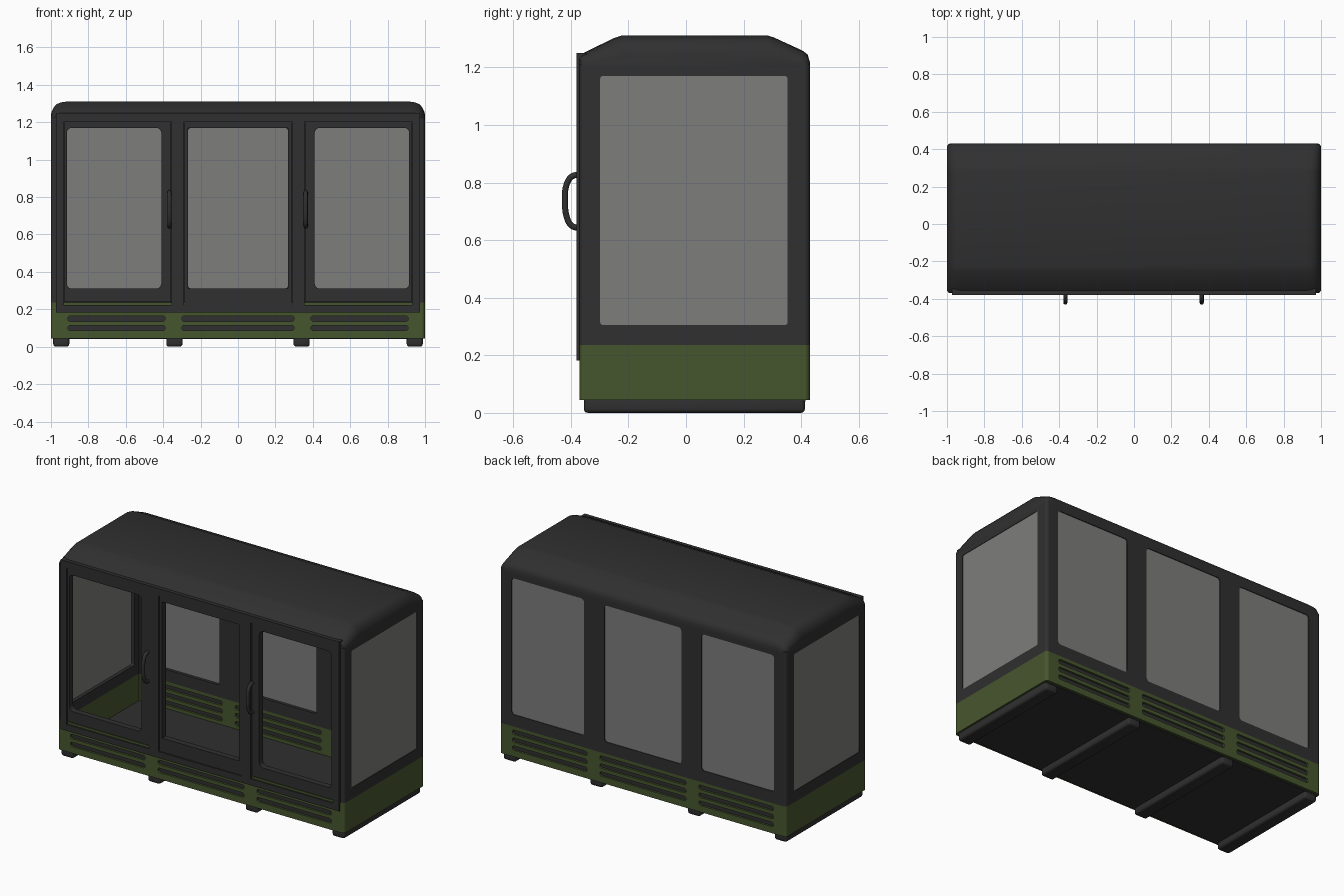
import bpy, bmesh, math
from mathutils import Matrix, Vector

if "Cube" in bpy.data.objects:
    bpy.data.objects.remove(bpy.data.objects["Cube"])


def material(name, rgb):
    m = bpy.data.materials.new(name)
    m.diffuse_color = (*rgb, 1)
    m.use_nodes = True
    m.node_tree.nodes["Principled BSDF"].inputs["Base Color"].default_value = m.diffuse_color
    return m


DARK = material("charcoal", (0.029, 0.029, 0.029))
GREEN = material("olive_green", (0.062, 0.093, 0.027))
GLASS = material("grey_glass", (0.205, 0.205, 0.2))

# local (u, v, depth) to world: front/back use (x, z), sides use (y, z)
FRONT = Matrix(((1, 0, 0, 0), (0, 0, -1, 0), (0, 1, 0, 0), (0, 0, 0, 1)))
SIDE = Matrix(((0, 0, 1, 0), (1, 0, 0, 0), (0, 1, 0, 0), (0, 0, 0, 1)))


def add(name, mesh, mat, smooth=False):
    ob = bpy.data.objects.new(name, mesh)
    bpy.context.collection.objects.link(ob)
    mesh.materials.clear()
    mesh.materials.append(mat)
    if smooth:
        bpy.ops.object.select_all(action='DESELECT')
        ob.select_set(True)
        bpy.context.view_layer.objects.active = ob
        bpy.ops.object.shade_smooth_by_angle(angle=math.radians(40))
    return ob


def curve_to_mesh(cu):
    tmp = bpy.data.objects.new("tmp", cu)
    bpy.context.collection.objects.link(tmp)
    dg = bpy.context.evaluated_depsgraph_get()
    me = bpy.data.meshes.new_from_object(tmp.evaluated_get(dg))
    bpy.data.objects.remove(tmp)
    bm = bmesh.new()
    bm.from_mesh(me)
    bmesh.ops.remove_doubles(bm, verts=bm.verts, dist=1e-5)
    bmesh.ops.recalc_face_normals(bm, faces=bm.faces)
    bm.to_mesh(me)
    bm.free()
    return me


def rounded_rect(rect, r):
    u0, u1, v0, v1 = rect
    if r == 0:
        return [(u0, v0), (u1, v0), (u1, v1), (u0, v1)]
    pts = []
    for i, (cu, cv) in enumerate([(u1 - r, v1 - r), (u0 + r, v1 - r),
                                  (u0 + r, v0 + r), (u1 - r, v0 + r)]):
        for k in range(6):
            a = math.radians(90 * i + 18 * k)
            pts.append((cu + r * math.cos(a), cv + r * math.sin(a)))
    return pts


def panel(name, plane, d0, d1, rect, mat, holes=(), hole_r=0.0, r=0.0):
    """Flat panel between world depths d0 and d1, with rounded holes."""
    cu = bpy.data.curves.new(name, 'CURVE')
    cu.dimensions, cu.fill_mode = '2D', 'BOTH'
    cu.extrude = abs(d1 - d0) / 2
    for rc, rad in [(rect, r)] + [(h, hole_r) for h in holes]:
        pts = rounded_rect(rc, rad)
        sp = cu.splines.new('POLY')
        sp.points.add(len(pts) - 1)
        for p, (u, v) in zip(sp.points, pts):
            p.co = (u, v, 0, 1)
        sp.use_cyclic_u, sp.use_smooth = True, False
    me = curve_to_mesh(cu)
    mid = (d0 + d1) / 2
    shift = Vector((0, mid, 0)) if plane is FRONT else Vector((mid, 0, 0))
    me.transform(Matrix.Translation(shift) @ plane)
    return add(name, me, mat)


def box(name, x, y, z, mat, bevel=0.0):
    bm = bmesh.new()
    bmesh.ops.create_cube(bm, size=1)
    for v in bm.verts:
        v.co = [(s[0] + s[1]) / 2 + c * (s[1] - s[0]) for c, s in zip(v.co, (x, y, z))]
    if bevel:
        bmesh.ops.bevel(bm, geom=bm.edges[:], offset=bevel, segments=3,
                        profile=0.5, affect='EDGES')
    me = bpy.data.meshes.new(name)
    bm.to_mesh(me)
    bm.free()
    return add(name, me, mat, bevel > 0)


F, B, R = -0.37, 0.43, 0.02          # front, back, corner radius
BAND, TOP, T = 0.235, 1.2, 0.03      # band top, wall top, wall thickness
BAYS = [(-0.915, -0.41), (-0.268, 0.268), (0.41, 0.915)]
VENTS = [(-0.91, -0.39), (-0.30, 0.30), (0.39, 0.91)]
slots = [(a, b, z - 0.014, z + 0.014) for a, b in VENTS for z in (0.1, 0.15, 0.2)]
windows = [(a, b, 0.31, 1.17) for a, b in BAYS]

# green vented base, front and back
for label, d0, d1 in (("front", F, F + T), ("back", B - T, B)):
    panel(label + "_vent_band", FRONT, d0, d1, (-0.98, 0.98, 0.045, BAND), GREEN, slots, 0.012)
    mid = (d0 + d1) / 2
    panel(label + "_vent_backing", FRONT, mid - 0.003, mid + 0.003,
          (-0.95, 0.95, 0.07, 0.225), DARK)

# back wall and its windows
panel("back_wall", FRONT, B - T, B, (-0.98, 0.98, BAND, TOP), DARK, windows, 0.02)
for w in windows:
    panel("back_window", FRONT, B - 0.011, B - 0.005, w, GLASS, r=0.02)

# side walls with one large window each
side_window = (-0.298, 0.353, 0.305, 1.17)
for label, s in (("left", -1), ("right", 1)):
    panel(label + "_wall", SIDE, s * (1 - T), s, (F + R, B - R, BAND, TOP), DARK,
          [side_window], 0.01)
    panel(label + "_window", SIDE, s * 0.991, s * 0.997, side_window, GLASS, r=0.01)
    panel(label + "_band", SIDE, s * (1 - T), s, (F + R, B - R, 0.045, BAND), GREEN)

# rounded corner posts, green below and dark above
for sx in (-1, 1):
    for y in (F + R, B - R):
        for z0, z1, mat in ((0.045, BAND, GREEN), (BAND, 1.21, DARK)):
            bm = bmesh.new()
            bmesh.ops.create_cone(bm, cap_ends=True, segments=24, radius1=R, radius2=R,
                                  depth=z1 - z0,
                                  matrix=Matrix.Translation((sx * (1 - R), y, (z0 + z1) / 2)))
            me = bpy.data.meshes.new("corner_post")
            bm.to_mesh(me)
            bm.free()
            add("corner_post", me, mat, True)

# front frame, with the three doors set inside it
doors = [(-0.93, -0.355, 0.222, 1.205), (-0.29, 0.29, 0.222, 1.205), (0.355, 0.93, 0.222, 1.205)]
panel("front_frame", FRONT, -0.38, -0.345, (-0.972, 0.972, 0.182, 1.25), DARK, doors)
for i, (d, w) in enumerate(zip(doors, windows)):
    side_door = i != 1
    bottom = 0.24 if side_door else 0.224
    panel("door", FRONT, -0.374, -0.335, (d[0] + 0.003, d[1] - 0.003, bottom, 1.202), DARK,
          [w], 0.028 if side_door else 0.001)

# door handles
for x in (-0.367, 0.362):
    cu = bpy.data.curves.new("door_handle", 'CURVE')
    cu.dimensions, cu.bevel_depth, cu.bevel_resolution = '3D', 0.011, 3
    cu.use_fill_caps = True
    path = [(-0.365, 0.827), (-0.395, 0.822), (-0.414, 0.795), (-0.42, 0.735),
            (-0.414, 0.68), (-0.397, 0.65), (-0.365, 0.641)]
    sp = cu.splines.new('BEZIER')
    sp.bezier_points.add(len(path) - 1)
    sp.resolution_u = 5
    for p, (y, z) in zip(sp.bezier_points, path):
        p.co = (x, y, z)
        p.handle_left_type = p.handle_right_type = 'AUTO'
    add("door_handle", curve_to_mesh(cu), DARK, True)

# roof: side profile lofted along x, falling away at both ends
profile = [(F, 1.195), (F, 1.235), (-0.36, 1.248), (-0.25, 1.302), (-0.225, 1.31), (0.285, 1.31),
           (0.305, 1.304), (0.405, 1.258), (0.422, 1.245), (B, 1.22), (B, 1.195)]
ends = [(1.0, 0.4, 0.02), (0.995, 0.56, 0.01), (0.985, 0.74, 0.004), (0.97, 0.88, 0),
        (0.95, 0.96, 0), (0.92, 1, 0)]
stations = [(-x, s, p) for x, s, p in ends] + ends[::-1]
bm = bmesh.new()
rings = []
for x, s, pinch in stations:
    k = 1 - pinch / 0.4
    rings.append([bm.verts.new((x, 0.03 + (y - 0.03) * k, 1.195 + (z - 1.195) * s))
                  for y, z in profile])
n = len(profile)
for a, b in zip(rings, rings[1:]):
    for i in range(n):
        bm.faces.new((a[i], a[(i + 1) % n], b[(i + 1) % n], b[i]))
bm.faces.new(rings[0])
bm.faces.new(rings[-1])
bmesh.ops.recalc_face_normals(bm, faces=bm.faces)
me = bpy.data.meshes.new("roof")
bm.to_mesh(me)
bm.free()
add("roof", me, DARK, True)

# floor and the four foot rails
box("floor", (-0.985, 0.985), (F + 0.015, B - 0.015), (0.04, 0.065), DARK)
for x in (-0.945, -0.34, 0.34, 0.945):
    box("foot_rail", (x - 0.043, x + 0.043), (-0.355, 0.413), (0, 0.06), DARK, 0.014)
